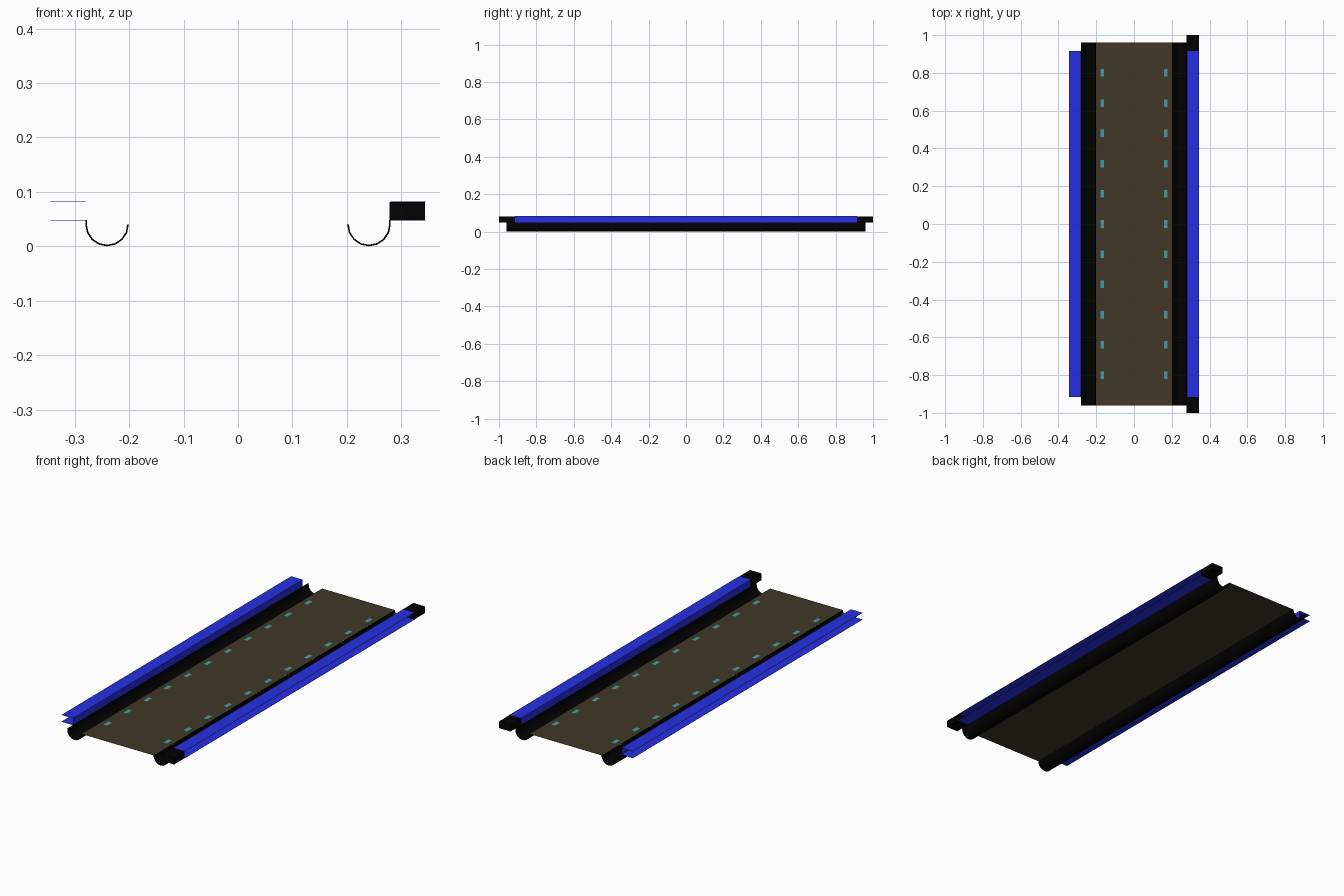
import bpy, math

if "Cube" in bpy.data.objects:
    bpy.data.objects.remove(bpy.data.objects["Cube"])

def material(name, rgb):
    m = bpy.data.materials.new(name)
    m.diffuse_color = (*rgb, 1)
    m.use_nodes = True
    m.node_tree.nodes["Principled BSDF"].inputs["Base Color"].default_value = m.diffuse_color
    return m

BLUE = material("rail blue", (0.020, 0.028, 0.75))
BLACK = material("gutter black", (0.0006, 0.0006, 0.0006))
BROWN = material("lane brown", (0.050, 0.039, 0.020))
TEAL = material("marker teal", (0.06, 0.33, 0.36))

def mesh_object(name, verts, faces, mat):
    me = bpy.data.meshes.new(name)
    me.from_pydata(verts, [], faces)
    me.materials.append(mat)
    ob = bpy.data.objects.new(name, me)
    bpy.context.collection.objects.link(ob)
    return ob

def extruded_sheet(name, profile, half, thickness, mat):
    """Sweep an open (x, z) profile along y and give it a thin wall."""
    verts = [(x, y, z) for x, z in profile for y in (-half, half)]
    faces = [(2*i, 2*i+1, 2*i+3, 2*i+2) for i in range(len(profile) - 1)]
    ob = mesh_object(name, verts, faces, mat)
    sol = ob.modifiers.new("thickness", 'SOLIDIFY')
    sol.thickness = thickness
    sol.offset = 0
    return ob

def plate(verts, faces, x, y, w, h, z):
    n = len(verts)
    verts += [(x - w, y - h, z), (x + w, y - h, z), (x + w, y + h, z), (x - w, y + h, z)]
    faces.append((n, n+1, n+2, n+3))

# lane surface
LANE_Z = 0.041
v, f = [], []
plate(v, f, 0, 0, 0.202, 0.96, LANE_Z)
mesh_object("lane", v, f, BROWN)

for side, s in (("left", -1), ("right", 1)):
    # half-round gutter, outer lip rising to the rail
    r, cx, cz = 0.0385, 0.2405, 0.04
    arc = [(s * (cx + r * math.cos(a)), cz + r * math.sin(a))
           for a in (math.pi + math.pi * i / 8 for i in range(9))]
    arc.append((s * (cx + r), 0.048))
    extruded_sheet(side + "_gutter", arc, 0.96, 0.003, BLACK)

    # rail channel, open on its outer side
    rail = [(s*0.344, 0.048), (s*0.28, 0.048), (s*0.28, 0.082), (s*0.344, 0.082)]
    extruded_sheet(side + "_rail", rail, 0.915, 0.001, BLUE)

    # small lane markers, nearly flush with the lane
    v, f = [], []
    for i in range(-5, 6):
        plate(v, f, s * 0.168, i * 0.16, 0.010, 0.020, LANE_Z + 0.0003)
    mesh_object(side + "_markers", v, f, TEAL)

# end blocks on the right rail
for name, y in (("front_end_block", -0.9575), ("back_end_block", 0.9575)):
    bpy.ops.mesh.primitive_cube_add(size=1, location=(0.311, y, 0.065))
    ob = bpy.context.object
    ob.name = name
    ob.scale = (0.065, 0.085, 0.0335)
    ob.data.materials.append(BLACK)
